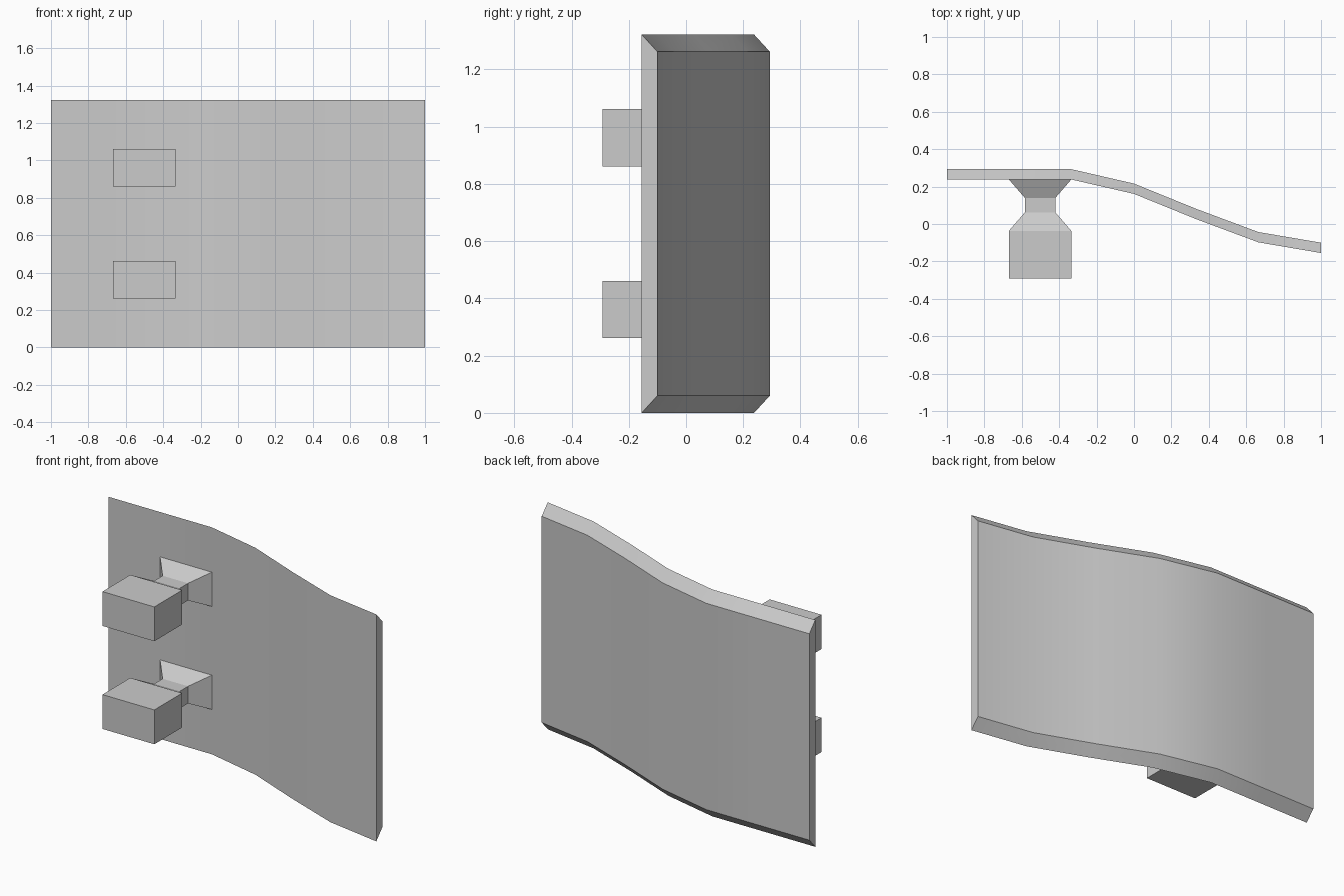
import bpy
import bmesh
from math import radians

if "Cube" in bpy.data.objects:
    bpy.data.objects.remove(bpy.data.objects["Cube"])


def loft(name, rings, smooth=False):
    """Skin a row of equal-length vertex rings and cap both ends."""
    bm = bmesh.new()
    rows = [[bm.verts.new(p) for p in ring] for ring in rings]
    for a, b in zip(rows, rows[1:]):
        n = len(a)
        for i in range(n):
            j = (i + 1) % n
            bm.faces.new((a[i], a[j], b[j], b[i]))
    bm.faces.new(rows[0])
    bm.faces.new(rows[-1])
    bmesh.ops.recalc_face_normals(bm, faces=bm.faces)
    mesh = bpy.data.meshes.new(name)
    bm.to_mesh(mesh)
    bm.free()
    obj = bpy.data.objects.new(name, mesh)
    bpy.context.collection.objects.link(obj)
    if smooth:
        bpy.ops.object.select_all(action='DESELECT')
        obj.select_set(True)
        bpy.context.view_layer.objects.active = obj
        bpy.ops.object.shade_smooth_by_angle(angle=radians(30))
    return obj


# Curved plate: front-face profile (x, y), back face inset at top and bottom
height, thick, inset = 1.322, 0.055, 0.06
profile = [(-1, 0.238), (-0.667, 0.238), (-0.335, 0.238), (0, 0.161),
           (0.335, 0.025), (0.665, -0.098), (1, -0.155)]
loft("curved_plate", [[(x, y, 0), (x, y, height),
                       (x, y + thick, height - inset),
                       (x, y + thick, inset)] for x, y in profile], smooth=True)

# Two mounting pegs: block, tapered neck and flare, as (y, half width, half height)
sections = [(-0.292, 0.167, 0.1), (-0.037, 0.167, 0.1), (0.062, 0.082, 0.05),
            (0.14, 0.082, 0.05), (0.238, 0.167, 0.1)]
px = -0.502
for name, pz in (("lower_peg", 0.361), ("upper_peg", 0.961)):
    loft(name, [[(px - w, y, pz - h), (px + w, y, pz - h),
                 (px + w, y, pz + h), (px - w, y, pz + h)]
                for y, w, h in sections])
